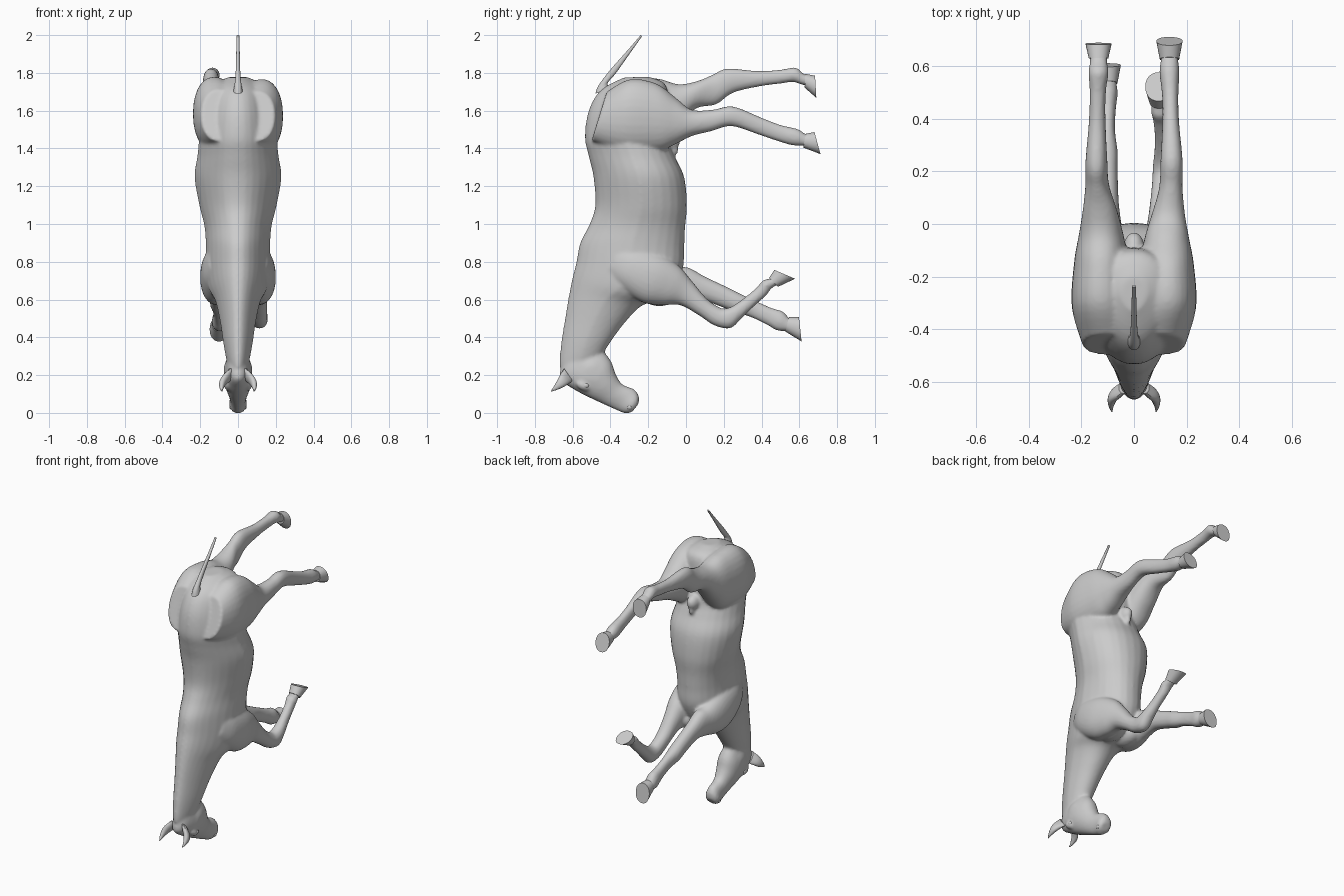
import bpy, bmesh, math
from mathutils import Vector


def catmull(a, b, c, d, t):
    return 0.5 * (2 * b + (c - a) * t + (2 * a - 5 * b + 4 * c - d) * t * t
                  + (3 * b - a - 3 * c + d) * t ** 3)


def loft(name, stations, steps=5, side=1, taper=0.0, power=0.92, sides=28):
    """Skin through ovals; station = (y1, z1, y2, z2, centre x, half width)."""
    rows = []
    n = len(stations)
    for i in range(n - 1):
        q = [stations[min(max(k, 0), n - 1)] for k in (i - 1, i, i + 1, i + 2)]
        for s in range(steps):
            rows.append([catmull(*v, s / steps) for v in zip(*q)])
    rows.append(list(stations[-1]))
    bm = bmesh.new()
    rings = []
    for y1, z1, y2, z2, cx, w in rows:
        ring = []
        for k in range(sides):
            a = 2 * math.pi * k / sides
            c, s = math.cos(a), math.sin(a)
            c = math.copysign(abs(c) ** power, c)
            s = math.copysign(abs(s) ** power, s) * (1 - taper * max(c, 0))
            ring.append(bm.verts.new((side * (cx + w * s),
                                      (y1 + y2) / 2 + (y1 - y2) / 2 * c,
                                      (z1 + z2) / 2 + (z1 - z2) / 2 * c)))
        rings.append(ring)
    for r0, r1 in zip(rings, rings[1:]):
        for k in range(sides):
            j = (k + 1) % sides
            bm.faces.new((r0[k], r0[j], r1[j], r1[k]))
    bm.faces.new(rings[0])
    bm.faces.new(rings[-1])
    bmesh.ops.recalc_face_normals(bm, faces=bm.faces)
    me = bpy.data.meshes.new(name)
    bm.to_mesh(me)
    bm.free()
    ob = bpy.data.objects.new(name, me)
    bpy.context.collection.objects.link(ob)
    return ob


def select(obs):
    bpy.ops.object.select_all(action='DESELECT')
    for o in obs:
        o.select_set(True)
    bpy.context.view_layer.objects.active = obs[0]


def ball(name, loc, scale, rot=(0, 0, 0)):
    bpy.ops.mesh.primitive_uv_sphere_add(segments=20, ring_count=12, location=loc, rotation=rot)
    ob = bpy.context.object
    ob.name = name
    ob.scale = scale
    return ob


# Torso and neck, rump to poll
torso = [(-.33, 1.775, -.2, 1.78, 0, .05), (-.45, 1.71, -.11, 1.74, 0, .14),
         (-.515, 1.60, -.09, 1.63, 0, .18), (-.535, 1.46, -.09, 1.45, 0, .205),
         (-.515, 1.36, -.06, 1.36, 0, .215), (-.49, 1.25, -.01, 1.25, 0, .23),
         (-.48, 1.1, .005, 1.1, 0, .205), (-.51, 1.0, -.005, .98, 0, .178),
         (-.56, .9, -.01, .88, 0, .17), (-.58, .8, -.02, .75, 0, .17),
         (-.60, .72, -.10, .61, 0, .155), (-.62, .62, -.23, .57, 0, .12),
         (-.64, .5, -.33, .47, 0, .095), (-.662, .36, -.41, .36, 0, .076),
         (-.668, .24, -.44, .31, 0, .06), (-.63, .2, -.47, .28, 0, .045)]
# Head, poll to muzzle
head = [(-.655, .26, -.50, .34, 0, .05), (-.668, .18, -.44, .325, 0, .064),
        (-.60, .128, -.395, .27, 0, .076), (-.52, .085, -.37, .20, 0, .067),
        (-.44, .048, -.335, .15, 0, .050), (-.37, .016, -.275, .125, 0, .043),
        (-.32, -.003, -.25, .09, 0, .047), (-.285, .005, -.25, .05, 0, .034)]
# Legs, body end to pastern; then hooves
hind_right = [(-.42, 1.70, -.50, 1.44, .105, .09), (-.3, 1.765, -.33, 1.38, .125, .112),
              (-.16, 1.745, -.15, 1.385, .125, .103), (-.05, 1.665, -.06, 1.42, .125, .085),
              (.03, 1.605, .03, 1.465, .13, .065), (.14, 1.605, .13, 1.49, .14, .045),
              (.25, 1.622, .24, 1.518, .143, .042), (.40, 1.563, .37, 1.478, .14, .032),
              (.50, 1.525, .475, 1.442, .138, .031), (.59, 1.503, .56, 1.417, .135, .038),
              (.63, 1.478, .61, 1.415, .135, .034), (.66, 1.465, .645, 1.41, .135, .034)]
hind_left = [(-.42, 1.71, -.5, 1.44, .105, .09), (-.3, 1.775, -.33, 1.39, .125, .112),
             (-.15, 1.77, -.14, 1.41, .125, .103), (-.04, 1.74, -.04, 1.51, .125, .085),
             (.06, 1.757, .05, 1.61, .13, .065), (.14, 1.79, .16, 1.633, .14, .045),
             (.22, 1.823, .25, 1.695, .143, .042), (.38, 1.81, .40, 1.73, .14, .032),
             (.5, 1.817, .5, 1.743, .138, .031), (.58, 1.828, .565, 1.752, .135, .038),
             (.62, 1.797, .612, 1.738, .135, .034), (.655, 1.785, .65, 1.73, .135, .034)]
shoulder = [(-.34, .90, -.42, .72, .095, .06), (-.26, .88, -.34, .65, .105, .085),
            (-.14, .84, -.23, .585, .112, .088), (-.04, .78, -.13, .57, .108, .075)]
front_right = shoulder + [
    (.03, .70, -.03, .57, .105, .055), (.11, .605, .07, .515, .108, .046),
    (.18, .557, .15, .463, .112, .043), (.21, .553, .235, .448, .115, .043),
    (.25, .568, .295, .502, .115, .038), (.31, .61, .358, .562, .11, .031),
    (.375, .665, .425, .622, .103, .031), (.405, .70, .448, .655, .1, .036),
    (.44, .71, .47, .67, .097, .033), (.465, .72, .495, .685, .095, .033)]
front_left = shoulder + [
    (.02, .767, -.03, .59, .105, .058), (.1, .722, .07, .60, .105, .047),
    (.22, .665, .19, .56, .105, .043), (.29, .63, .26, .532, .105, .043),
    (.37, .593, .34, .508, .103, .031), (.45, .557, .425, .468, .1, .031),
    (.512, .537, .48, .437, .1, .038), (.548, .50, .522, .432, .1, .034),
    (.575, .49, .555, .43, .1, .034)]

parts = [loft("body", torso, taper=.3), loft("head", head, taper=.1)]
for nm, path, side in (("hind_right", hind_right, 1), ("hind_left", hind_left, -1),
                       ("front_right", front_right, 1), ("front_left", front_left, -1)):
    parts.append(loft(nm + "_leg", path, side=side))

# Muscle and belly details fused into the body
for s in (-1, 1):
    parts.append(ball("cheek", (s * .04, -.50, .22), (.036, .075, .075)))
    parts.append(ball("brow", (s * .052, -.545, .145), (.022, .04, .025), (-.5, 0, 0)))
    parts.append(ball("chest_muscle", (s * .06, -.14, .64), (.075, .11, .075)))
parts.append(ball("sheath", (0, -.09, 1.44), (.04, .06, .05)))
parts.append(ball("sheath_tip", (0, -.065, 1.395), (.02, .025, .035)))

select(parts)
bpy.ops.object.join()
body = bpy.context.object
body.name = "horse_body"
rm = body.modifiers.new("fuse", 'REMESH')
rm.mode = 'VOXEL'
rm.voxel_size = .009
sm = body.modifiers.new("soften", 'SMOOTH')
sm.factor = .5
sm.iterations = 7
select([body])
bpy.ops.object.convert(target='MESH')
bpy.ops.object.shade_smooth()

# Hooves: flared from coronet to flat sole
extra = []
for nm, side, a, b in (
        ("hind_right", 1, (.635, 1.478, .62, 1.405, .135, .037), (.68, 1.487, .712, 1.37, .135, .05)),
        ("hind_left", -1, (.632, 1.795, .628, 1.722, .135, .037), (.683, 1.785, .69, 1.668, .135, .05)),
        ("front_right", 1, (.44, .715, .488, .668, .096, .037), (.468, .757, .577, .71, .093, .05)),
        ("front_left", -1, (.545, .507, .527, .43, .1, .037), (.598, .507, .612, .378, .1, .05))):
    extra.append(loft(nm + "_hoof", [a, b], steps=3, side=side))

# Ears, eyes, nostrils
for s, nm in ((-1, "left"), (1, "right")):
    extra.append(loft(nm + "_ear", [(-.645, .235, -.60, .17, .04, .018), (-.665, .205, -.62, .155, .065, .022),
                                    (-.68, .175, -.648, .137, .082, .018), (-.70, .14, -.683, .122, .087, .01),
                                    (-.716, .115, -.712, .113, .084, .002)], side=s, sides=16))
    extra.append(ball(nm + "_eye", (s * .062, -.53, .145), (.012, .017, .014)))
    extra.append(ball(nm + "_nostril", (s * .034, -.298, .03), (.012, .015, .013)))

# Tail dock
extra.append(loft("tail", [(-.48, 1.69, -.40, 1.72, 0, .025), (-.462, 1.735, -.415, 1.745, 0, .018),
                           (-.40, 1.817, -.37, 1.80, 0, .012), (-.30, 1.93, -.285, 1.92, 0, .009),
                           (-.24, 2.0, -.232, 1.995, 0, .007)], sides=16))
select(extra)
bpy.ops.object.shade_smooth_by_angle(angle=math.radians(40))
